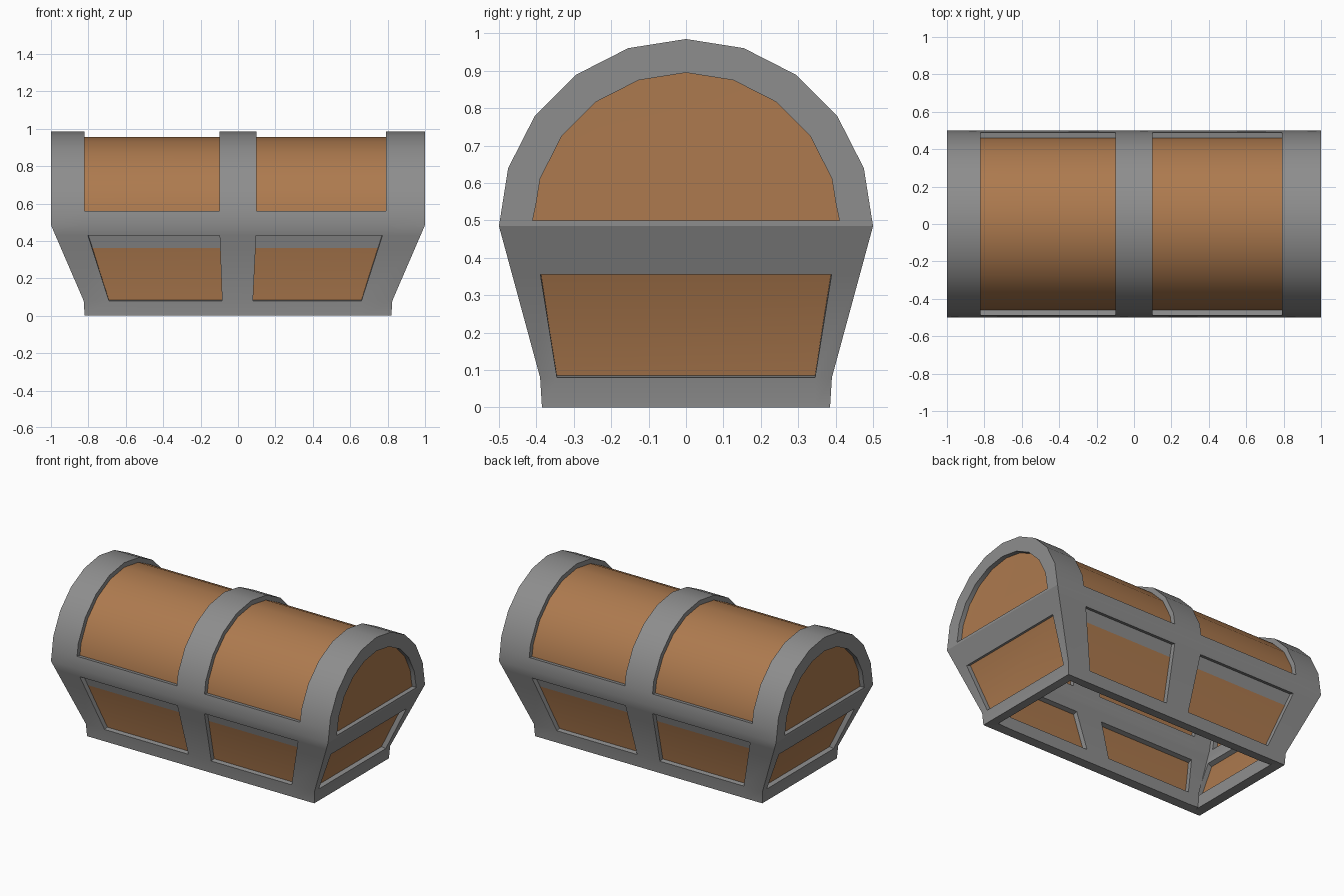
import bpy, bmesh
from math import sin, cos, pi

if "Cube" in bpy.data.objects:
    bpy.data.objects.remove(bpy.data.objects["Cube"], do_unlink=True)

FRAME, WOOD, LINTEL = 0, 1, 2
RIM = 0.485                       # height where the lid meets the body
ROWS = [0, 0.08, 0.355, 0.43, RIM]
WALL, RECESS = 0.06, 0.03


def material(name, color):
    m = bpy.data.materials.new(name)
    m.use_nodes = True
    m.diffuse_color = (*color, 1)
    m.node_tree.nodes["Principled BSDF"].inputs["Base Color"].default_value = (*color, 1)
    return m


metal = material("grey metal", (0.27, 0.27, 0.27))
brown = material("brown wood", (0.42, 0.195, 0.077))


def slope(z, low, high, top=RIM):
    """Value that is low at the foot band and high at the top height."""
    t = min(max((z - 0.08) / (top - 0.08), 0), 1)
    return low + (high - low) * t


def half_length(z):
    return slope(z, 0.825, 1.0) - (0.005 if z == 0 else 0)


def half_depth(z):
    return slope(z, 0.39, 0.5) - (0.005 if z == 0 else 0)


def columns(z):
    """Window edges along x at a given height."""
    return [-half_length(z), slope(z, -0.69, -0.82), slope(z, -0.085, -0.1),
            slope(z, 0.08, 0.1), slope(z, 0.66, 0.79), half_length(z)]


def arch(r):
    """Ten-sided half round, with an extra point at each window sill."""
    pts = [(-r * cos(k * pi / 10), RIM + r * sin(k * pi / 10)) for k in range(11)]
    sill = lambda a, b: tuple(p + (q - p) * 0.485 for p, q in zip(a, b))
    pts.insert(1, sill(pts[0], pts[1]))
    pts.insert(-1, sill(pts[-1], pts[-2]))
    return pts


def chest_shell():
    """Whole outer skin, each face tagged through its material index."""
    bm = bmesh.new()

    def face(pts, tag=FRAME):
        bm.faces.new([bm.verts.new(p) for p in pts]).material_index = tag

    # Front, lid and back as one wrapped strip
    outer, inner = arch(0.5), arch(0.41)
    side = [(-half_depth(z), z) for z in ROWS[:-1]]
    profile = side + outer + [(-y, z) for y, z in reversed(side)]
    last = len(profile) - 2
    for i, (a, b) in enumerate(zip(profile, profile[1:])):
        ca, cb = columns(a[1]), columns(b[1])
        row = min(i, last - i)
        tag = {0: FRAME, 2: LINTEL, 3: FRAME, 4: FRAME}.get(row, WOOD)
        for c in range(5):
            face([(ca[c], *a), (ca[c + 1], *a), (cb[c + 1], *b), (cb[c], *b)],
                 tag if c in (1, 3) else FRAME)

    # Both ends: sloped lower wall, then the arch
    for s in (-1, 1):
        for r, (za, zb) in enumerate(zip(ROWS, ROWS[1:])):
            def line(z):
                h, w = half_depth(z), slope(z, 0.345, 0.41)
                return [(s * half_length(z), y, z) for y in (-h, -w, w, h)]
            la, lb = line(za), line(zb)
            for c in range(3):
                face([la[c], la[c + 1], lb[c + 1], lb[c]],
                     WOOD if (r, c) == (1, 1) else FRAME)
        o = [(s, *p) for p in outer]
        n = [(s, *p) for p in inner]
        low_a, low_b = n[0], n[-1]
        n[0], n[-1] = (s, low_a[1], 0.5), (s, low_b[1], 0.5)
        for k in range(len(o) - 1):
            face([o[k], o[k + 1], n[k + 1], n[k]])
        face([o[0], low_a, n[0]])
        face([o[-1], low_b, n[-1]])
        face([low_a, low_b, n[-1], n[0]])
        face(n, WOOD)

    bmesh.ops.remove_doubles(bm, verts=bm.verts[:], dist=0.0005)
    bmesh.ops.recalc_face_normals(bm, faces=bm.faces[:])
    # Crisp line between arch ends and lower ends
    for e in bm.edges:
        if all(abs(abs(v.co.x) - 1) < 0.001 and abs(v.co.z - RIM) < 0.001 for v in e.verts):
            e.smooth = False
    return bm


def part(name, mat, keep, recess=0, thickness=0):
    bm = chest_shell()
    bm.normal_update()
    if recess:
        moves = [(v, v.normal * v.calc_shell_factor() * recess) for v in bm.verts]
        for v, d in moves:
            v.co -= d
            v.co.z = max(v.co.z, 0.01)
    bmesh.ops.delete(bm, geom=[f for f in bm.faces if f.material_index not in keep],
                     context='FACES')
    for f in bm.faces:
        f.material_index = 0
    me = bpy.data.meshes.new(name)
    bm.to_mesh(me)
    bm.free()
    me.materials.append(mat)
    ob = bpy.data.objects.new(name, me)
    bpy.context.collection.objects.link(ob)
    bpy.ops.object.select_all(action='DESELECT')
    ob.select_set(True)
    bpy.context.view_layer.objects.active = ob
    if thickness:
        mod = ob.modifiers.new("wall", 'SOLIDIFY')
        mod.thickness = thickness
        mod.offset = -1
        mod.use_even_offset = True
        bpy.ops.object.modifier_apply(modifier=mod.name)
    bpy.ops.object.shade_smooth_by_angle(angle=pi / 6)
    return ob


part("metal_frame", metal, {FRAME}, thickness=WALL)
part("wood_panels", brown, {FRAME, WOOD}, recess=RECESS)
part("window_lintels", metal, {LINTEL}, recess=RECESS, thickness=WALL - RECESS)
